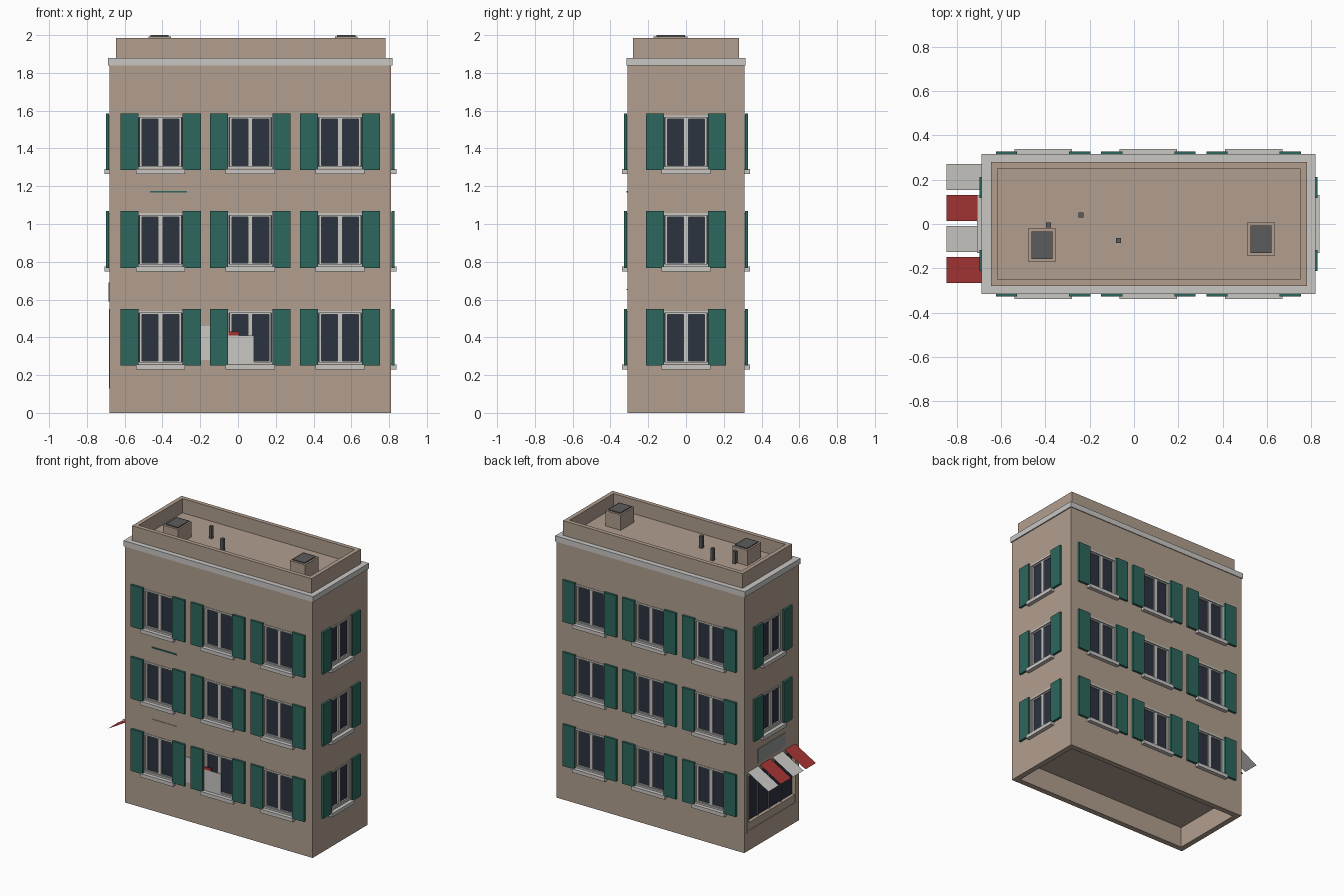
import bpy, bmesh
from mathutils import Matrix

if "Cube" in bpy.data.objects:
    bpy.data.objects.remove(bpy.data.objects["Cube"])


def material(name, rgb):
    m = bpy.data.materials.new(name)
    m.use_nodes = True
    m.diffuse_color = (*rgb, 1)
    bsdf = next(n for n in m.node_tree.nodes if n.type == 'BSDF_PRINCIPLED')
    bsdf.inputs["Base Color"].default_value = (*rgb, 1)
    bsdf.inputs["Roughness"].default_value = 0.9
    return m


WALL = material("plaster", (0.44, 0.345, 0.275))
TRIM = material("pale stone", (0.58, 0.57, 0.55))
GLASS = material("dark glass", (0.025, 0.033, 0.051))
GREEN = material("shutter green", (0.026, 0.136, 0.109))
RED = material("awning red", (0.37, 0.034, 0.034))
METAL = material("dark metal", (0.107, 0.107, 0.107))
SIGN = material("sign grey", (0.3, 0.32, 0.32))


def finish(name, bm, mat, frame=None):
    if frame:
        bm.transform(frame)
    bmesh.ops.recalc_face_normals(bm, faces=bm.faces)
    me = bpy.data.meshes.new(name)
    bm.to_mesh(me)
    bm.free()
    me.materials.append(mat)
    ob = bpy.data.objects.new(name, me)
    bpy.context.collection.objects.link(ob)
    return ob


def add_box(bm, u, v, w):
    """Add a box given the low and high limits on each axis."""
    lim = (u, v, w)
    size = [b - a for a, b in lim]
    mid = [(a + b) / 2 for a, b in lim]
    bmesh.ops.create_cube(bm, size=1, matrix=Matrix.Translation(mid) @ Matrix.Diagonal((*size, 1)))


def box(name, u, v, w, mat, frame=None):
    bm = bmesh.new()
    add_box(bm, u, v, w)
    return finish(name, bm, mat, frame)


def ring(name, u, v, w, t, mat, frame=None):
    """Rectangular ring in the u-v plane, t wide, extruded along w."""
    bm = bmesh.new()
    loops = []
    for h in w:
        for i in (0, t):
            a, b, c, d = u[0] + i, u[1] - i, v[0] + i, v[1] - i
            loops.append([bm.verts.new((p, q, h)) for p, q in ((a, c), (b, c), (b, d), (a, d))])
    lo, li, ho, hi = loops
    for p, q in ((lo, li), (li, hi), (hi, ho), (ho, lo)):
        for k in range(4):
            n = (k + 1) % 4
            bm.faces.new((p[k], p[n], q[n], q[k]))
    return finish(name, bm, mat, frame)


def facade(origin, right, out):
    """Local axes of a wall: u along it, v up, w outward."""
    m = Matrix.Identity(4)
    for i in range(3):
        m[i][0], m[i][1], m[i][2], m[i][3] = right[i], (0, 0, 1)[i], out[i], origin[i]
    return m


X0, X1, Y = -0.68, 0.81, 0.31
CX = (X0 + X1) / 2
FRONT = facade((CX, -Y, 0), (1, 0, 0), (0, -1, 0))
BACK = facade((CX, Y, 0), (-1, 0, 0), (0, 1, 0))
EAST = facade((X1, 0, 0), (0, 1, 0), (1, 0, 0))
WEST = facade((X0, 0, 0), (0, -1, 0), (-1, 0, 0))
FLOORS = (0.25, 0.768, 1.285)
COLUMNS = (-0.475, 0, 0.475)

windows = []
for side, face in (("front", FRONT), ("back", BACK)):
    windows += [(side, face, u, z) for u in COLUMNS for z in FLOORS]
windows += [("east", EAST, 0, z) for z in FLOORS]
windows += [("west", WEST, 0, z) for z in FLOORS[1:]]

# Wall block with window, shopfront and underside recesses
walls = box("walls", (X0, X1), (-Y, Y), (0, 1.86), WALL)
cut = bmesh.new()
add_box(cut, (X0 + 0.04, X1 - 0.04), (-Y + 0.04, Y - 0.04), (-0.1, 0.15))
for side, face, u, z in windows:
    part = bmesh.new()
    add_box(part, (u - 0.12, u + 0.12), (z + 0.01, z + 0.285), (-0.02, 0.05))
    part.transform(face)
    tmp = bpy.data.meshes.new("tmp")
    part.to_mesh(tmp)
    part.free()
    cut.from_mesh(tmp)
    bpy.data.meshes.remove(tmp)
add_box(cut, (X0 - 0.05, X0 + 0.03), (-0.265, 0.265), (0.2, 0.53))
cutter = finish("recess_cutter", cut, WALL)
cutter.hide_render = True
mod = walls.modifiers.new("recesses", 'BOOLEAN')
mod.operation, mod.solver, mod.object = 'DIFFERENCE', 'EXACT', cutter
bpy.context.view_layer.update()
carved = bpy.data.meshes.new_from_object(walls.evaluated_get(bpy.context.evaluated_depsgraph_get()))
walls.modifiers.clear()
walls.data = carved
bpy.data.objects.remove(cutter)

# Windows with casing, sashes, sill and open shutters
for side, face, u, z in windows:
    ring(side + "_window_casing", (u - 0.125, u + 0.125), (z + 0.008, z + 0.29), (-0.015, 0.004), 0.012, TRIM, face)
    box(side + "_window_glass", (u - 0.12, u + 0.12), (z + 0.01, z + 0.285), (-0.019, -0.014), GLASS, face)
    for s in (-1, 1):
        c = u + s * 0.0555
        ring(side + "_window_sash", (c - 0.0555, c + 0.0555), (z + 0.012, z + 0.283), (-0.015, -0.004), 0.013, TRIM, face)
        c = u + s * 0.165
        box(side + "_shutter", (c - 0.048, c + 0.048), (z, z + 0.3), (0.002, 0.018), GREEN, face)
    box(side + "_window_sill", (u - 0.13, u + 0.13), (z - 0.02, z + 0.006), (-0.01, 0.028), TRIM, face)

# Cornice, parapet and roof equipment
box("cornice", (X0 - 0.008, X1 + 0.008), (-Y - 0.006, Y + 0.006), (1.84, 1.88), TRIM)
box("roof_deck", (-0.63, 0.765), (-0.265, 0.265), (1.86, 1.883), WALL)
ring("parapet", (-0.645, 0.78), (-0.28, 0.28), (1.87, 1.985), 0.03, WALL)
for cx, cy in ((-0.415, -0.095), (0.573, -0.068)):
    box("roof_vent", (cx - 0.06, cx + 0.06), (cy - 0.077, cy + 0.077), (1.87, 1.993), WALL)
    box("roof_vent_cap", (cx - 0.048, cx + 0.048), (cy - 0.062, cy + 0.062), (1.99, 2.0), METAL)
for cx, cy in ((-0.24, 0.04), (-0.07, -0.075), (-0.385, -0.005)):
    box("roof_pipe", (cx - 0.011, cx + 0.011), (cy - 0.011, cy + 0.011), (1.87, 1.97), METAL)

# Shopfront on the west wall
box("shop_glass", (-0.265, 0.265), (0.2, 0.53), (-0.03, -0.024), GLASS, WEST)
ring("shop_surround", (-0.28, 0.28), (0.13, 0.55), (-0.005, 0.004), 0.015, WALL, WEST)
for u in (-0.13, 0, 0.13):
    box("shop_mullion", (u - 0.005, u + 0.005), (0.2, 0.53), (-0.025, -0.015), METAL, WEST)
box("shop_sign", (-0.16, 0.15), (0.59, 0.69), (0, 0.005), SIGN, WEST)

# Striped awning of sloping sheets
for i in range(4):
    a = -0.267 + i * 0.14
    bm = bmesh.new()
    bm.faces.new([bm.verts.new(p) for p in ((X0, a, 0.565), (X0, a + 0.118, 0.565),
                                            (-0.845, a + 0.118, 0.47), (-0.845, a, 0.47))])
    awning = finish("awning_stripe", bm, TRIM if i % 2 else RED)
    if awning.data.polygons[0].normal.z < 0:
        awning.data.flip_normals()

# Small plates and ledges on the front wall
box("front_panel_left", (-0.265, -0.17), (0.28, 0.46), (0, 0.004), TRIM, FRONT)
box("front_panel_right", (-0.115, 0.02), (0.27, 0.41), (0, 0.006), TRIM, FRONT)
box("front_panel_red", (-0.115, -0.06), (0.408, 0.43), (0, 0.006), RED, FRONT)
box("front_ledge_upper", (-0.53, -0.335), (1.167, 1.176), (0, 0.006), GREEN, FRONT)
box("front_ledge_lower", (-0.53, -0.335), (0.65, 0.657), (0, 0.004), WALL, FRONT)
